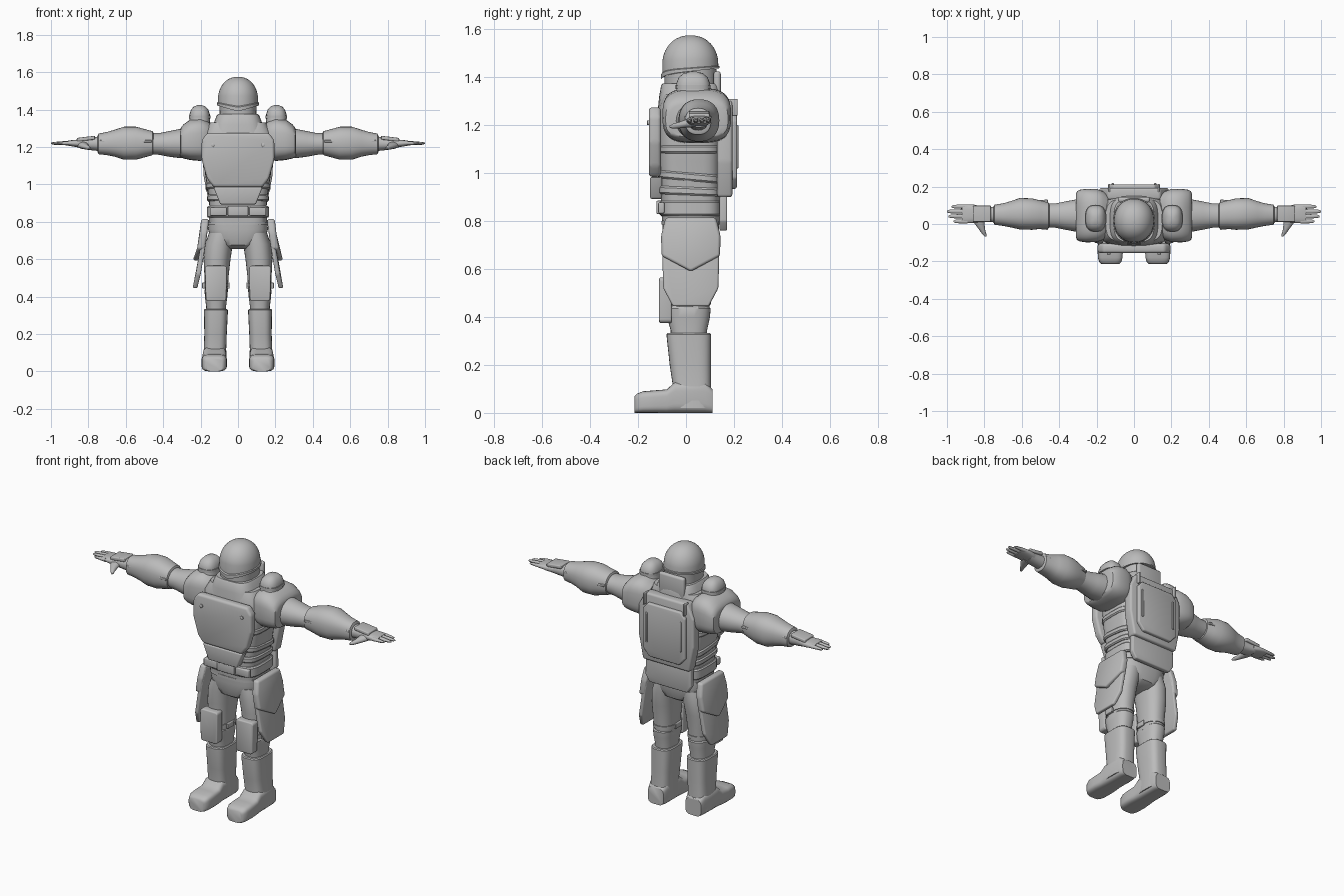
import bpy, bmesh, math
from mathutils import Vector

grey = bpy.data.materials.new("armour_grey")
grey.diffuse_color = (0.5, 0.5, 0.5, 1)


def finish(bm, name, mirror=False, warp=None, angle=35):
    if warp:
        for v in bm.verts:
            v.co = Vector(warp(*v.co))
    bmesh.ops.recalc_face_normals(bm, faces=bm.faces)
    me = bpy.data.meshes.new(name)
    bm.to_mesh(me)
    bm.free()
    ob = bpy.data.objects.new(name, me)
    bpy.context.collection.objects.link(ob)
    me.materials.append(grey)
    bpy.ops.object.select_all(action='DESELECT')
    ob.select_set(True)
    bpy.context.view_layer.objects.active = ob
    bpy.ops.object.shade_smooth_by_angle(angle=math.radians(angle))
    if mirror:
        ob.modifiers.new("mirror", 'MIRROR')
    return ob


def loft(name, axis, rings, p=2.0, n=32, mirror=False, warp=None, angle=35):
    """Skin super-ellipse rings (position, centre a, centre b, radius a, radius b)."""
    bm = bmesh.new()
    loops = []
    for t, ca, cb, ra, rb in rings:
        loop = []
        for i in range(n):
            c, s = math.cos(math.tau * i / n), math.sin(math.tau * i / n)
            a = ca + ra * math.copysign(abs(c) ** (2 / p), c)
            b = cb + rb * math.copysign(abs(s) ** (2 / p), s)
            co = {'x': (t, a, b), 'y': (a, t, b), 'z': (a, b, t)}[axis]
            loop.append(bm.verts.new(co))
        loops.append(loop)
    for l0, l1 in zip(loops, loops[1:]):
        for i in range(n):
            j = (i + 1) % n
            bm.faces.new((l0[i], l0[j], l1[j], l1[i]))
    bm.faces.new(loops[0])
    bm.faces.new(loops[-1])
    return finish(bm, name, mirror, warp, angle)


def plate(name, axis, pts, lo, hi, bevel=0.008, mirror=False, warp=None):
    """Extrude an outline along an axis and round its edges."""
    bm = bmesh.new()
    put = {'x': lambda a, b, t: (t, a, b), 'y': lambda a, b, t: (a, t, b),
           'z': lambda a, b, t: (a, b, t)}[axis]
    f0 = [bm.verts.new(put(a, b, lo)) for a, b in pts]
    f1 = [bm.verts.new(put(a, b, hi)) for a, b in pts]
    bm.faces.new(f0)
    bm.faces.new(f1)
    for i in range(len(pts)):
        j = (i + 1) % len(pts)
        bm.faces.new((f0[i], f0[j], f1[j], f1[i]))
    bmesh.ops.recalc_face_normals(bm, faces=bm.faces)
    if bevel:
        bmesh.ops.bevel(bm, geom=bm.edges[:], offset=bevel, segments=3,
                        profile=0.5, affect='EDGES', clamp_overlap=True)
    return finish(bm, name, mirror, warp)


def box(name, x, y, z, bevel=0.006, mirror=False, warp=None):
    pts = [(x[0], z[0]), (x[1], z[0]), (x[1], z[1]), (x[0], z[1])]
    return plate(name, 'y', pts, y[0], y[1], bevel, mirror, warp)


def both(pts):
    """Complete a right-hand outline with its mirror image."""
    return pts + [(-a, b) for a, b in reversed(pts)]


# Head: dome, rim and face guard
def tilt(x, y, z):
    k = max(0, min(1, (1.47 - z) / 0.05))
    front = max(0, -y) / 0.1
    return x, y, z + k * (0.12 * (y - 0.02) - 0.022 * front * max(0, 1 - abs(x) / 0.1))


dome = [(1.425, 0, .018, .112, .122), (1.437, 0, .018, .112, .122),
        (1.44, 0, .018, .107, .117)]
for i in range(1, 11):
    a = math.radians(i * 8.9)
    r = math.cos(a) ** 0.9
    dome.append((1.455 + 0.12 * math.sin(a), 0, .018, .107 * r, .117 * r))
loft("helmet", 'z', dome, 2.1, 48, warp=tilt)
loft("face_guard", 'z', [(1.30, 0, .02, .10, .11), (1.38, 0, .018, .098, .108),
                         (1.435, 0, .018, .10, .11)], 2.4)
loft("collar", 'z', [(1.27, 0, .018, .15, .135), (1.32, 0, .018, .132, .13),
                     (1.365, 0, .018, .115, .122), (1.375, 0, .018, .108, .115)], 3.5)
box("collar_back", (-.085, .085), (.115, .145), (1.30, 1.425), .012)

# Torso, side bands and belt
loft("torso", 'z', [(.80, 0, .02, .15, .12), (.92, 0, .018, .155, .125),
                    (1.05, 0, .016, .175, .13), (1.20, 0, .016, .188, .132),
                    (1.28, 0, .018, .18, .13), (1.33, 0, .02, .15, .115)], 4)
for i, (z, r, slope) in enumerate([(1.10, .186, 0), (.985, .173, -.09), (.925, .165, -.04)]):
    loft(f"side_band_{i}", 'z', [(z - .017, 0, .016, r - .006, .128), (z - .01, 0, .016, r, .134),
                                 (z + .01, 0, .016, r, .134), (z + .017, 0, .016, r - .006, .128)],
         4, warp=lambda x, y, zz, k=slope: (x, y, zz + k * (y - .016)))
loft("belt", 'z', [(.822, 0, .02, .16, .124), (.829, 0, .02, .166, .13),
                   (.877, 0, .02, .166, .13), (.884, 0, .02, .16, .124)], 4)
box("belt_buckle", (-.055, .055), (-.124, -.09), (.83, .885))
box("belt_pouch", (.06, .15), (-.116, -.09), (.832, .878), mirror=True)

# Chest and back plates
plate("chest_plate", 'y', both([(.13, .985), (.165, 1.03), (.194, 1.13), (.194, 1.235), (.165, 1.275)]),
      -.155, -.105, .014)
plate("abdomen_plate", 'y', both([(.095, .893), (.132, .985)]), -.15, -.10, .008)
loft("chest_stud", 'y', [(-.163, .135, 1.21, .007, .007), (-.161, .135, 1.21, .010, .010),
                         (-.14, .135, 1.21, .010, .010)], 2, 16, mirror=True)
plate("back_plate", 'y', both([(.155, .90), (.185, 1.05), (.185, 1.22), (.14, 1.305)]), .13, .193, .012)
plate("back_tail", 'y', both([(.125, .76), (.152, .80), (.15, .94)]), .14, .172, .007)
plate("back_pack", 'y', both([(.10, .935), (.14, .98), (.14, 1.22), (.11, 1.255)]), .18, .212, .008)
box("back_strip", (.108, .120), (.20, .219), (1.02, 1.20), .004, mirror=True)
box("back_peg", (.128, .138), (.17, .215), (1.24, 1.31), .004, mirror=True)

# Shoulders
loft("shoulder_pad", 'x', [(.14, .045, 1.24, .11, .08), (.165, .045, 1.24, .13, .10),
                           (.20, .045, 1.24, .142, .115), (.255, .045, 1.238, .143, .108),
                           (.29, .045, 1.23, .138, .092), (.305, .045, 1.225, .13, .08),
                           (.31, .045, 1.22, .115, .07)], 3.2, 40, mirror=True)
loft("shoulder_cap", 'z', [(1.30, .205, .03, .055, .07), (1.375, .205, .03, .054, .07),
                           (1.40, .205, .03, .046, .06), (1.417, .205, .03, .03, .04),
                           (1.424, .205, .03, .01, .012)], 2.6, 32, mirror=True)
loft("shoulder_cap_band", 'z', [(1.352, .205, .03, .058, .073), (1.368, .205, .03, .058, .073)],
     2.6, 32, mirror=True)

# Arms
loft("upper_arm", 'x', [(.27, .045, 1.22, .09, .08), (.31, .045, 1.218, .086, .078),
                        (.37, .045, 1.216, .075, .068), (.42, .045, 1.216, .065, .058),
                        (.50, .045, 1.218, .063, .055)], 2.1, mirror=True)
loft("gauntlet", 'x', [(.452, .045, 1.22, .06, .054), (.457, .045, 1.22, .07, .064),
                       (.50, .05, 1.22, .076, .076), (.545, .053, 1.22, .084, .088),
                       (.61, .055, 1.22, .084, .088), (.66, .052, 1.22, .07, .072),
                       (.70, .05, 1.218, .06, .062), (.745, .05, 1.216, .054, .055),
                       (.75, .05, 1.216, .045, .045)], 2.3, mirror=True)
box("gauntlet_seam", (.46, .742), (-.031, .131), (1.224, 1.236), .004, mirror=True,
    warp=lambda x, y, z: (x, y if x < .6 else .05 + (y - .05) * .68, z))
loft("wrist", 'x', [(.73, .05, 1.217, .042, .04), (.80, .052, 1.217, .04, .033),
                    (.84, .052, 1.217, .045, .026)], 2.2, mirror=True)
box("cuff_plate", (.765, .862), (.012, .098), (1.238, 1.258), .005, mirror=True,
    warp=lambda x, y, z: (x, y, z - .12 * (x - .78)))

# Hands
loft("palm", 'x', [(.82, .053, 1.217, .042, .024), (.86, .055, 1.219, .05, .02),
                   (.90, .055, 1.22, .05, .015), (.92, .055, 1.22, .047, .011)], 2.6, mirror=True)
for i, (y, tip) in enumerate([(.014, .965), (.041, .993), (.067, 1.0), (.093, .975)]):
    loft(f"finger_{i}", 'x', [(.89, y, 1.22, .0125, .012), (tip - .05, y, 1.22, .0115, .010),
                              (tip - .012, y, 1.219, .009, .007), (tip, y, 1.219, .004, .003)],
         2, 12, mirror=True)
loft("thumb", 'y', [(.04, .835, 1.212, .035, .02), (.0, .825, 1.207, .026, .017),
                    (-.03, .812, 1.20, .016, .013), (-.055, .80, 1.196, .011, .01),
                    (-.068, .793, 1.194, .004, .004)], 2, 16, mirror=True)

# Pelvis and hip guards
loft("pelvis", 'z', [(.655, 0, .02, .06, .07), (.675, 0, .02, .11, .10), (.71, 0, .02, .148, .112),
                     (.76, 0, .02, .16, .118), (.83, 0, .02, .155, .12)], 2.8)
loft("hip_strap", 'z', [(.785, 0, .02, .162, .123), (.80, 0, .02, .162, .123)], 3)


def splay(x, y, z):
    return x + 0.16 * (.81 - z) - 0.9 * (y - .02) ** 2, y, z


plate("hip_guard", 'x', [(-.085, .80), (-.10, .70), (-.095, .52), (-.055, .445), (.095, .445),
                         (.135, .52), (.14, .70), (.125, .80)], .163, .188, .008, True, splay)
plate("hip_guard_upper", 'x', [(-.085, .815), (-.104, .74), (-.102, .655), (.02, .59), (.142, .655),
                               (.144, .74), (.125, .815)], .165, .205, .012, True, splay)

# Legs
loft("thigh", 'z', [(.42, .115, .012, .06, .085), (.50, .115, .015, .064, .088),
                    (.60, .112, .018, .072, .098), (.68, .102, .02, .074, .108),
                    (.74, .085, .02, .07, .105)], 2.3, mirror=True)
loft("knee", 'z', [(.30, .117, .012, .054, .075), (.345, .117, .012, .053, .076),
                   (.40, .117, .01, .06, .09), (.435, .117, .01, .062, .093),
                   (.445, .117, .01, .056, .085)], 2.5, mirror=True)
loft("leg_strap", 'z', [(.452, .115, .013, .066, .091), (.472, .115, .013, .067, .092)],
     2.3, mirror=True)
for i, x in enumerate([(.045, .058), (.175, .192)]):
    box(f"strap_buckle_{i}", x, (-.03, .03), (.443, .475), .004, True)
plate("thigh_plate", 'y', [(.063, .385), (.07, .375), (.162, .375), (.172, .385), (.177, .555),
                           (.168, .565), (.068, .565), (.06, .555)], -.112, -.06, .008, True)

# Boots
loft("boot_shaft", 'z', [(.02, .125, .025, .064, .083), (.12, .123, .024, .060, .080),
                         (.20, .12, .018, .060, .086), (.32, .118, .012, .064, .093),
                         (.328, .118, .012, .064, .093), (.333, .118, .012, .059, .088)],
     3.2, mirror=True)
loft("boot_foot", 'y', [(-.215, .127, .035, .045, .035), (-.205, .127, .04, .058, .04),
                        (-.18, .127, .045, .066, .045), (-.13, .127, .047, .068, .047),
                        (-.08, .126, .049, .065, .049), (-.045, .126, .065, .063, .065),
                        (.08, .125, .065, .061, .065), (.11, .125, .05, .052, .05)],
     4, 40, mirror=True, angle=45)
